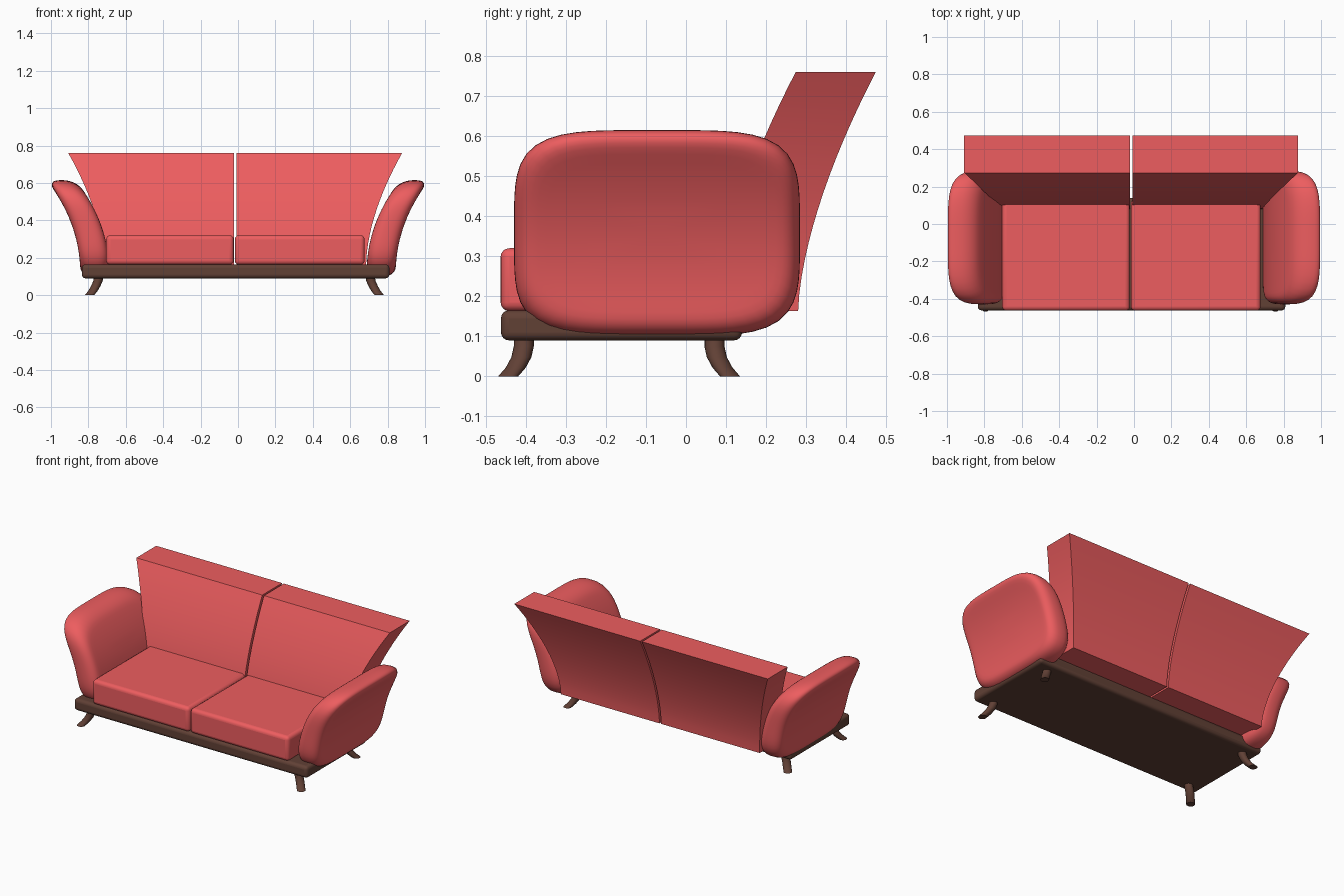
import bpy, bmesh
from math import sin, cos, pi

if "Cube" in bpy.data.objects:
    bpy.data.objects.remove(bpy.data.objects["Cube"])

CX = -0.015  # centre of frame, seats and back


def material(name, rgb):
    m = bpy.data.materials.new(name)
    m.diffuse_color = (*rgb, 1)
    m.use_nodes = True
    m.node_tree.nodes["Principled BSDF"].inputs["Base Color"].default_value = m.diffuse_color
    return m


RED = material("red_fabric", (0.85, 0.11, 0.115))
BROWN = material("dark_wood", (0.12, 0.052, 0.036))


def finish(name, bm, mat, bevel=0, weighted=False, segments=4):
    bmesh.ops.recalc_face_normals(bm, faces=bm.faces)
    me = bpy.data.meshes.new(name)
    bm.to_mesh(me)
    bm.free()
    ob = bpy.data.objects.new(name, me)
    bpy.context.collection.objects.link(ob)
    me.materials.append(mat)
    if bevel:
        mod = ob.modifiers.new("soft_edges", 'BEVEL')
        mod.width = bevel
        mod.segments = segments
        mod.limit_method = 'WEIGHT' if weighted else 'ANGLE'
    bpy.ops.object.select_all(action='DESELECT')
    ob.select_set(True)
    bpy.context.view_layer.objects.active = ob
    bpy.ops.object.shade_smooth_by_angle(angle=0.6)
    return ob


def box(name, x, y, z, mat, bevel):
    bm = bmesh.new()
    bmesh.ops.create_cube(bm, size=1)
    for v in bm.verts:
        for i, (a, b) in enumerate((x, y, z)):
            v.co[i] = (a + b) / 2 + v.co[i] * (b - a)
    return finish(name, bm, mat, bevel)


def loft(bm, rings):
    """Join closed rings of points with quads and cap both ends."""
    rows = [[bm.verts.new(p) for p in r] for r in rings]
    n = len(rows[0])
    for a, b in zip(rows, rows[1:]):
        for i in range(n):
            j = (i + 1) % n
            bm.faces.new((a[i], a[j], b[j], b[i]))
    bm.faces.new(rows[0])
    bm.faces.new(rows[-1])
    return rows


# wooden base
box("base_frame", (CX - 0.82, CX + 0.824), (-0.462, 0.14), (0.09, 0.165), BROWN, 0.02)


# splayed curved legs
def leg(name, sx, sy):
    bm = bmesh.new()
    path = [(0.725, 0.238, 0.1), (0.73, 0.238, 0.075), (0.742, 0.244, 0.048),
            (0.757, 0.258, 0.022), (0.775, 0.277, 0)]
    rings = [[(CX - 0.004 + sx * x + 0.025 * cos(k * pi / 8),
               -0.167 + sy * y + 0.025 * sin(k * pi / 8), z) for k in range(16)]
             for x, y, z in path]
    loft(bm, rings)
    finish(name, bm, BROWN)


for sx, side in ((-1, "left"), (1, "right")):
    leg("front_leg_" + side, sx, -1)
    leg("rear_leg_" + side, sx, 1)


# seat cushions
for s, side in ((-1, "left"), (1, "right")):
    xs = sorted((CX - 0.005 + s * 0.003, CX + s * 0.685 + (s > 0) * 0.012 - 0.005))
    box("seat_cushion_" + side, xs, (-0.463, 0.13), (0.163, 0.32), RED, 0.022)


# back cushions: leaning backwards and flaring outwards
def back_cushion(name, s):
    bm = bmesh.new()
    rings = []
    for i in range(15):
        t = 0.597 * i / 14
        yb = 0.28 + 0.4426 * t ** 1.6
        xi, xo = CX + s * 0.006, CX + s * (0.70 + 0.475 * t ** 1.75)
        z = 0.163 + t
        rings.append([(xi, yb - 0.2, z), (xo, yb - 0.2, z), (xo, yb, z), (xi, yb, z)])
    loft(bm, rings)
    weight = bm.edges.layers.float.new("bevel_weight_edge")
    for e in bm.edges:
        if e.calc_face_angle(0) > 0.6:
            a, b = (v.co for v in e.verts)
            along_x = abs(a.x - b.x) > 0.3
            e[weight] = 1.0 if along_x else 0.3
    finish(name, bm, RED, 0.028, True)


back_cushion("back_cushion_left", -1)
back_cushion("back_cushion_right", 1)


# arms: pillow slab with superellipse outline, bent outwards
def arm(name, s):
    bm = bmesh.new()
    A, B, H, D, N = 0.357, 0.2575, 0.078, 0.06, 72
    layers = [(D + (0.19 - D * 0.9) * k / 6, -1) for k in range(6, 0, -1)]
    for k in range(17):
        p = -pi / 2 + pi * k / 16
        w = abs(sin(p)) ** 0.8 * (1 if p > 0 else -1)
        layers.append((D * (1 - max(cos(p), 0) ** 0.8), w))
    layers += [(d, 1) for d, _ in reversed(layers[:6])]

    def place(u, v, w):
        z = 0.3575 + v
        x = 0.765 + 0.775 * max(z - 0.1, 0) ** 2.2 + w * H
        return (s * x, -0.0725 + u, z)

    rings = []
    for d, w in layers:
        ring = []
        for k in range(N):
            c, q = cos(2 * pi * k / N), sin(2 * pi * k / N)
            r = (abs(c) ** 4.3 + abs(q) ** 4.3) ** (-1 / 4.3)
            ring.append(place(r * c * (A - d), r * q * (B - d), w))
        rings.append(ring)
    rows = loft(bm, rings)
    # gather the cap centres into fans that follow the bend
    caps = [f for f in bm.faces if len(f.verts) == N]
    for f in caps:
        w = -1 if f.verts[0] in rows[0] else 1
        centre = bmesh.ops.poke(bm, faces=[f])["verts"][0]
        centre.co = place(0, 0, w)
    finish(name, bm, RED)


arm("arm_left", -1)
arm("arm_right", 1)
